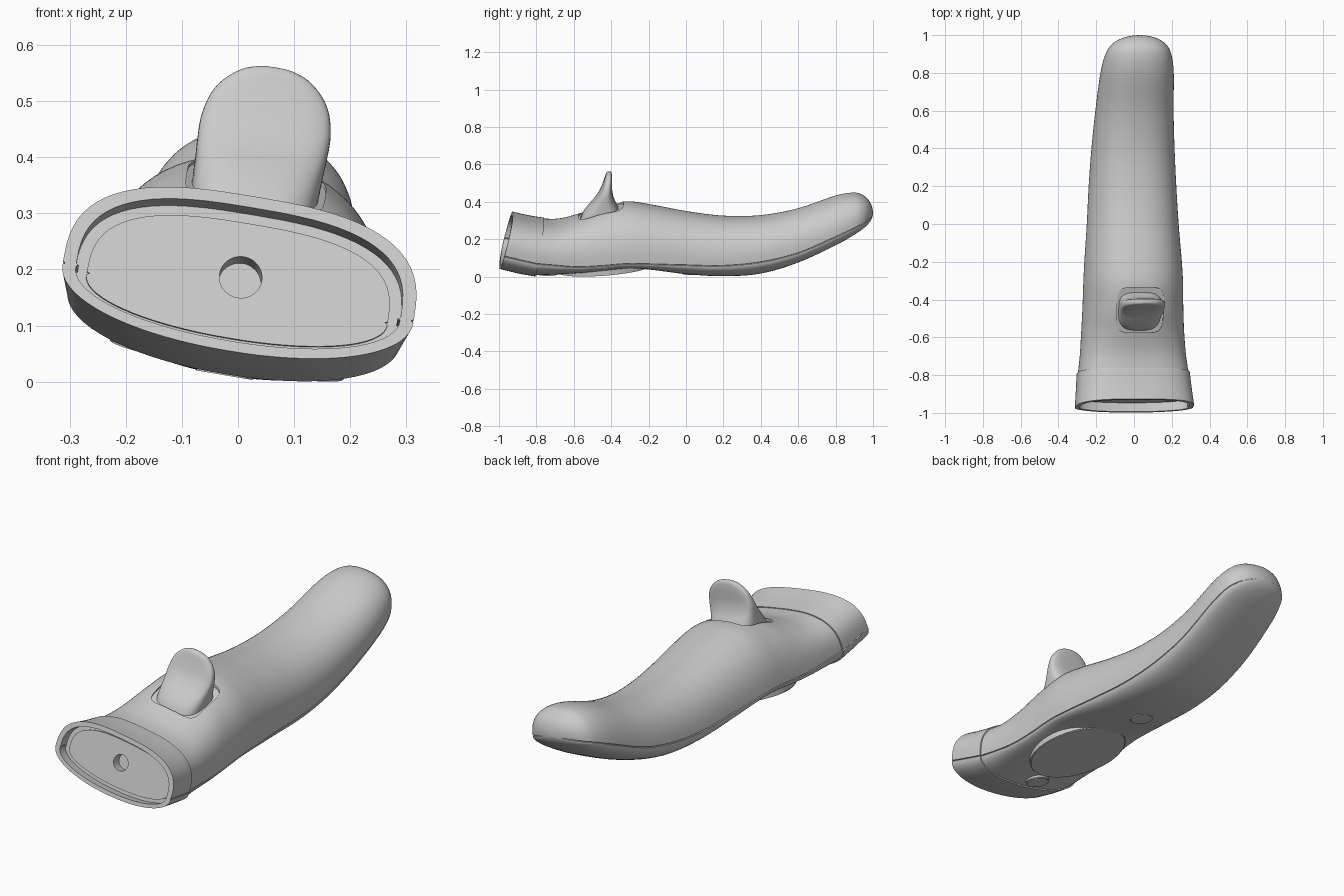
import bpy, bmesh, math
from mathutils import Matrix, Vector

if "Cube" in bpy.data.objects:
    bpy.data.objects.remove(bpy.data.objects["Cube"])

AXIS = Vector((0, 0, 0.16))
# The whole model is symmetric but rolled slightly about its long axis
ROLL = Matrix.Translation(AXIS) @ Matrix.Rotation(math.radians(9.5), 4, 'Y') @ Matrix.Translation(-AXIS)


def power(v, n):
    return math.copysign(abs(v) ** (2 / n), v)


def section(row, push=0.0, steps=36):
    """Closed ring: domed top, shallow bottom, fine seam notch at both sides."""
    y, w, top, seam, bot, k = row
    n = 2.3 + 0.5 * min(1, max(0, (-0.4 - y) / 0.4))
    g = min(0.005, 0.08 * w)
    pts = []
    for i in range(steps + 1):
        a = math.pi * i / steps
        pts.append((w * power(math.cos(a), n), seam + (top - seam) * power(max(0, math.sin(a)), n)))
    pts.append((-(w - g), seam - g / 2))
    for i in range(steps + 1):
        a = math.pi * i / steps
        pts.append((-w * power(math.cos(a), 2.1), seam - g - (seam - g - bot) * power(max(0, math.sin(a)), 2.1)))
    pts.append((w - g, seam - g / 2))
    shift = Vector((0, 1, -k)).normalized() * push
    return [Vector((x, y + k * (z - seam), z)) + shift for x, z in pts]


def smooth_rows(rows, sub):
    """Catmull-Rom interpolation between the given stations."""
    out = []
    for i in range(len(rows) - 1):
        p0, p1, p2, p3 = (rows[max(0, min(len(rows) - 1, i + j))] for j in (-1, 0, 1, 2))
        for s in range(sub):
            t = s / sub
            out.append([0.5 * (2 * b + (c - a) * t + (2 * a - 5 * b + 4 * c - d) * t * t
                               + (3 * b - a - 3 * c + d) * t ** 3) for a, b, c, d in zip(p0, p1, p2, p3)])
    return out + [list(rows[-1])]


def finish(name, bm):
    bmesh.ops.recalc_face_normals(bm, faces=bm.faces)
    mesh = bpy.data.meshes.new(name)
    bm.to_mesh(mesh)
    bm.free()
    ob = bpy.data.objects.new(name, mesh)
    ob.matrix_world = ROLL
    bpy.context.collection.objects.link(ob)
    return ob


def loft(name, rings):
    bm = bmesh.new()
    vs = [[bm.verts.new(p) for p in r] for r in rings]
    for a, b in zip(vs, vs[1:]):
        for i in range(len(a)):
            j = (i + 1) % len(a)
            bm.faces.new((a[i], a[j], b[j], b[i]))
    bm.faces.new(vs[0])
    bm.faces.new(vs[-1])
    return finish(name, bm)


def disc(name, loc, rx, ry, depth, tilt=0.0, bevel=0.004):
    bm = bmesh.new()
    bmesh.ops.create_cone(bm, cap_ends=True, segments=64, radius1=1, radius2=1, depth=depth)
    bmesh.ops.scale(bm, vec=(rx, ry, 1), verts=bm.verts)
    if bevel:
        rim = [e for e in bm.edges if all(v.co.z < 0 for v in e.verts)]
        bmesh.ops.bevel(bm, geom=rim, offset=bevel, segments=2, affect='EDGES')
    bm.transform(Matrix.Translation(loc) @ Matrix.Rotation(tilt, 4, 'X'))
    return finish(name, bm)


def cut(ob, cutter):
    cutter.hide_render = True
    cutter.hide_set(True)
    mod = ob.modifiers.new("cut", 'BOOLEAN')
    mod.operation, mod.solver, mod.object = 'DIFFERENCE', 'EXACT', cutter
    bpy.context.view_layer.objects.active = ob
    bpy.context.view_layer.update()
    bpy.ops.object.modifier_apply(modifier=mod.name)
    bpy.data.objects.remove(cutter)


# Main body: stations of (y, half width, top, seam, bottom, slant)
body_rows = [
    (-0.80, 0.295, 0.300, 0.121, 0.020, 0.17), (-0.70, 0.282, 0.303, 0.110, 0.025, 0.12),
    (-0.58, 0.273, 0.335, 0.100, 0.035, 0.06), (-0.45, 0.267, 0.380, 0.105, 0.047, 0.0),
    (-0.32, 0.264, 0.402, 0.115, 0.062, 0.0), (-0.20, 0.258, 0.388, 0.113, 0.055, 0.0),
    (0.0, 0.243, 0.350, 0.105, 0.025, 0.0), (0.20, 0.232, 0.325, 0.100, 0.012, 0.0),
    (0.40, 0.220, 0.328, 0.118, 0.025, 0.0), (0.60, 0.207, 0.366, 0.165, 0.085, 0.0),
    (0.80, 0.194, 0.435, 0.250, 0.178, 0.0), (0.90, 0.174, 0.451, 0.295, 0.235, 0.0),
    (0.95, 0.145, 0.436, 0.315, 0.270, 0.0), (0.98, 0.100, 0.408, 0.330, 0.298, 0.0),
    (0.995, 0.050, 0.375, 0.339, 0.322, 0.0), (1.0, 0.004, 0.347, 0.344, 0.341, 0.0)]
body = loft("body", [section(r) for r in smooth_rows(body_rows, 5)])

# End collar with a recessed end plate
collar_rows = [(-0.79, 0.300, 0.304, 0.120, 0.014, 0.17), (-0.88, 0.308, 0.317, 0.142, 0.031, 0.21),
               (-0.97, 0.317, 0.335, 0.165, 0.056, 0.26)]
rings = [section(r) for r in smooth_rows(collar_rows, 4)]


def inset(d, push):
    y, w, t, s, b, k = collar_rows[-1]
    return section((y, w - d, t - 0.85 * d, s, b + 0.75 * d, k), push)


rings += [inset(0.024, 0), inset(0.024, 0.05), inset(0.045, 0.05), inset(0.045, 0.044)]
collar = loft("end_collar", rings)
tilt = math.pi / 2 - math.atan(0.26)
cut(collar, disc("hole_cutter", (0, -0.93, 0.192), 0.038, 0.038, 0.12, tilt, 0))


# Thumb lever
def rounded(z, y0, y1, hw, n=3.2, steps=48, slope=0.0):
    out = []
    for i in range(steps):
        a = 2 * math.pi * i / steps
        yy = (y1 - y0) / 2 * power(math.sin(a), n)
        out.append(Vector((hw * power(math.cos(a), n), (y0 + y1) / 2 + yy, z + slope * yy)))
    return out


lever_rows = [(0.29, -0.575, -0.345, 0.113), (0.345, -0.552, -0.352, 0.114), (0.385, -0.522, -0.368, 0.115),
              (0.42, -0.490, -0.385, 0.117), (0.46, -0.463, -0.394, 0.117), (0.50, -0.446, -0.395, 0.108),
              (0.53, -0.436, -0.395, 0.090), (0.555, -0.428, -0.397, 0.060), (0.566, -0.420, -0.402, 0.028),
              (0.568, -0.413, -0.408, 0.006)]
loft("thumb_lever", [rounded(*r) for r in smooth_rows(lever_rows, 4)])

# Shallow pocket around the lever
cut(body, loft("pocket_cutter", [rounded(z, -0.575, -0.335, 0.125, 5, 64, 0.27) for z in (0.348, 0.50)]))

# Oval pad and two plugs underneath
disc("bottom_pad", (0, -0.44, 0.070), 0.215, 0.25, 0.06, 0.075)
for i, (y, z) in enumerate(((-0.74, 0.012), (0.03, 0.016))):
    disc(f"bottom_plug_{i + 1}", (0, y, z + 0.02), 0.055, 0.055, 0.04)

# Smooth shading, then settle on the ground
bpy.context.view_layer.update()
obs = [o for o in bpy.context.scene.objects if o.type == 'MESH']
for o in obs:
    bpy.ops.object.select_all(action='DESELECT')
    o.select_set(True)
    bpy.context.view_layer.objects.active = o
    bpy.ops.object.shade_smooth_by_angle(angle=math.radians(35))
low = min((o.matrix_world @ v.co).z for o in obs for v in o.data.vertices)
for o in obs:
    o.matrix_world = Matrix.Translation((0, 0, -low)) @ o.matrix_world
